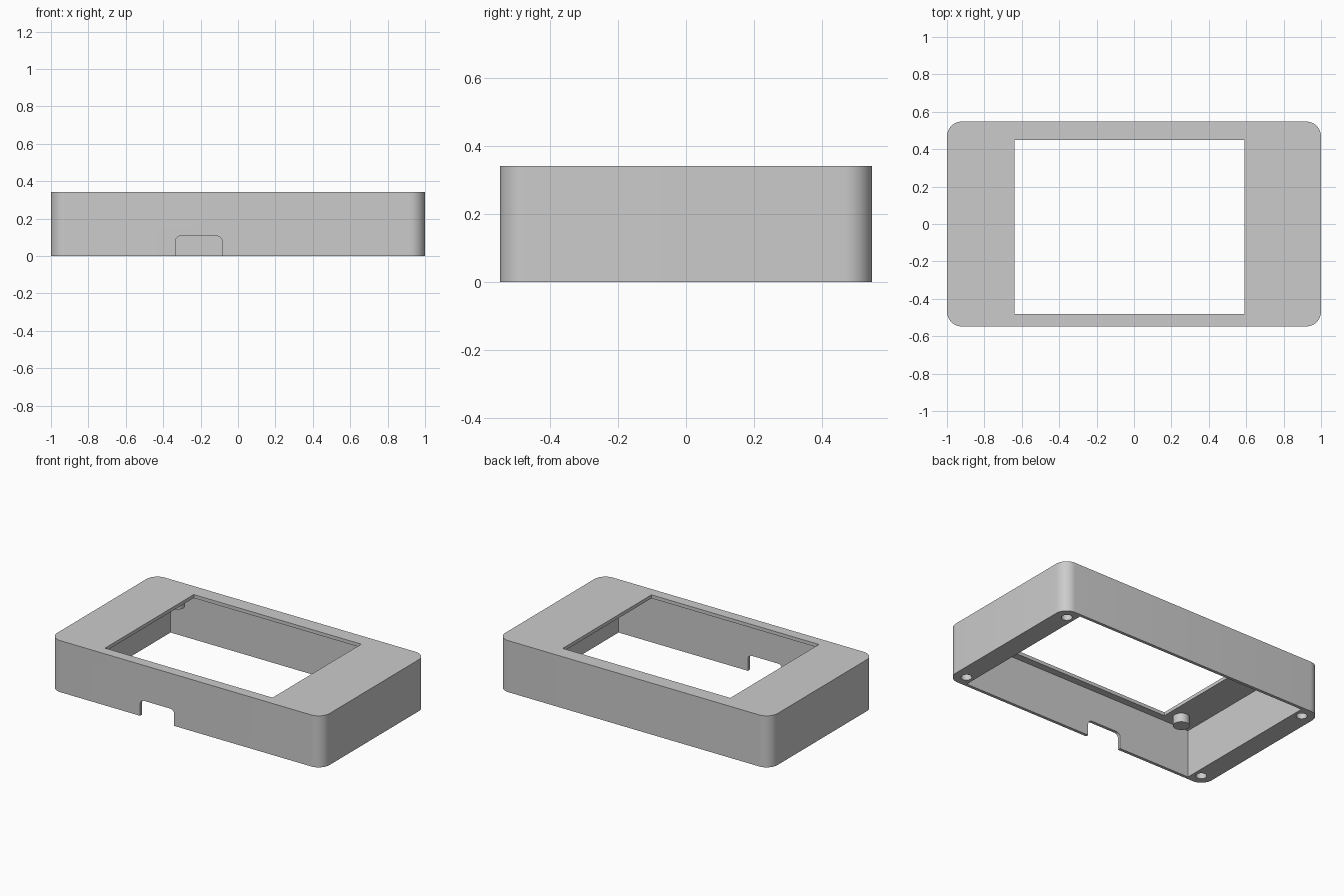
import bpy
import bmesh
from math import cos, sin, pi
from mathutils import Matrix

if "Cube" in bpy.data.objects:
    bpy.data.objects.remove(bpy.data.objects["Cube"], do_unlink=True)

HEIGHT = 0.342
CEILING = 0.319
HALF_Y = 0.548

grey = bpy.data.materials.new("plain grey")
grey.use_nodes = True
grey.diffuse_color = (0.6, 0.6, 0.6, 1)
grey.node_tree.nodes["Principled BSDF"].inputs["Base Color"].default_value = (0.6, 0.6, 0.6, 1)


def rounded_rect(x0, x1, y0, y1, radius=0.0, steps=12):
    """Outline of a rectangle, counter-clockwise, with optional round corners."""
    if radius == 0:
        return [(x0, y0), (x1, y0), (x1, y1), (x0, y1)]
    centres = [(x1 - radius, y1 - radius), (x0 + radius, y1 - radius),
               (x0 + radius, y0 + radius), (x1 - radius, y0 + radius)]
    points = []
    for quarter, (cx, cy) in enumerate(centres):
        for i in range(steps + 1):
            a = (quarter + i / steps) * pi / 2
            points.append((cx + radius * cos(a), cy + radius * sin(a)))
    return points


def circle(cx, cy, radius, steps=32):
    return [(cx + radius * cos(2 * pi * i / steps), cy + radius * sin(2 * pi * i / steps))
            for i in range(steps)]


def prism(name, outline, z0, z1, matrix=None):
    """Extrude a flat outline from z0 to z1."""
    bm = bmesh.new()
    face = bm.faces.new([bm.verts.new((x, y, z0)) for x, y in outline])
    new = bmesh.ops.extrude_face_region(bm, geom=[face])["geom"]
    top = [v for v in new if isinstance(v, bmesh.types.BMVert)]
    bmesh.ops.translate(bm, verts=top, vec=(0, 0, z1 - z0))
    if matrix:
        bm.transform(matrix)
    bmesh.ops.recalc_face_normals(bm, faces=bm.faces)
    mesh = bpy.data.meshes.new(name)
    bm.to_mesh(mesh)
    bm.free()
    mesh.materials.append(grey)
    obj = bpy.data.objects.new(name, mesh)
    bpy.context.collection.objects.link(obj)
    return obj


def activate(obj):
    bpy.ops.object.select_all(action="DESELECT")
    obj.select_set(True)
    bpy.context.view_layer.objects.active = obj


def cut(target, cutter):
    """Subtract a cutter from the target and discard the cutter."""
    cutter.hide_render = True
    activate(target)
    mod = target.modifiers.new("cut", "BOOLEAN")
    mod.operation = "DIFFERENCE"
    mod.solver = "EXACT"
    mod.object = cutter
    bpy.ops.object.modifier_apply(modifier=mod.name)
    bpy.data.objects.remove(cutter, do_unlink=True)


# Outer housing with rounded upright corners
housing = prism("housing", rounded_rect(-1, 1, -HALF_Y, HALF_Y, 0.08), 0, HEIGHT)

# Open underside and display window
cut(housing, prism("cavity", rounded_rect(-0.865, 0.865, -0.528, 0.528), -0.1, CEILING))
cut(housing, prism("window", rounded_rect(-0.64, 0.59, -0.48, 0.45), 0.2, 0.5))

# Cable notch in the front wall, its outline stood upright
upright = Matrix.Rotation(pi / 2, 4, "X")
cut(housing, prism("notch", rounded_rect(-0.335, -0.085, -0.1, 0.107, 0.03), 0.5, 0.6, upright))

# Screw holes in the four corners of the underside
for sx in (-1, 1):
    for sy in (-1, 1):
        cut(housing, prism("screw_hole", circle(sx * 0.918, sy * 0.468, 0.033), -0.1, 0.22))

# Mounting pegs hanging from the ceiling
pegs = [prism("mounting_peg", circle(x, y, 0.05), 0.26, CEILING + 0.01)
        for x in (-0.73, 0.75) for y in (-0.43, 0.4)]

for obj in [housing] + pegs:
    activate(obj)
    bpy.ops.object.shade_smooth_by_angle(angle=pi / 6)
